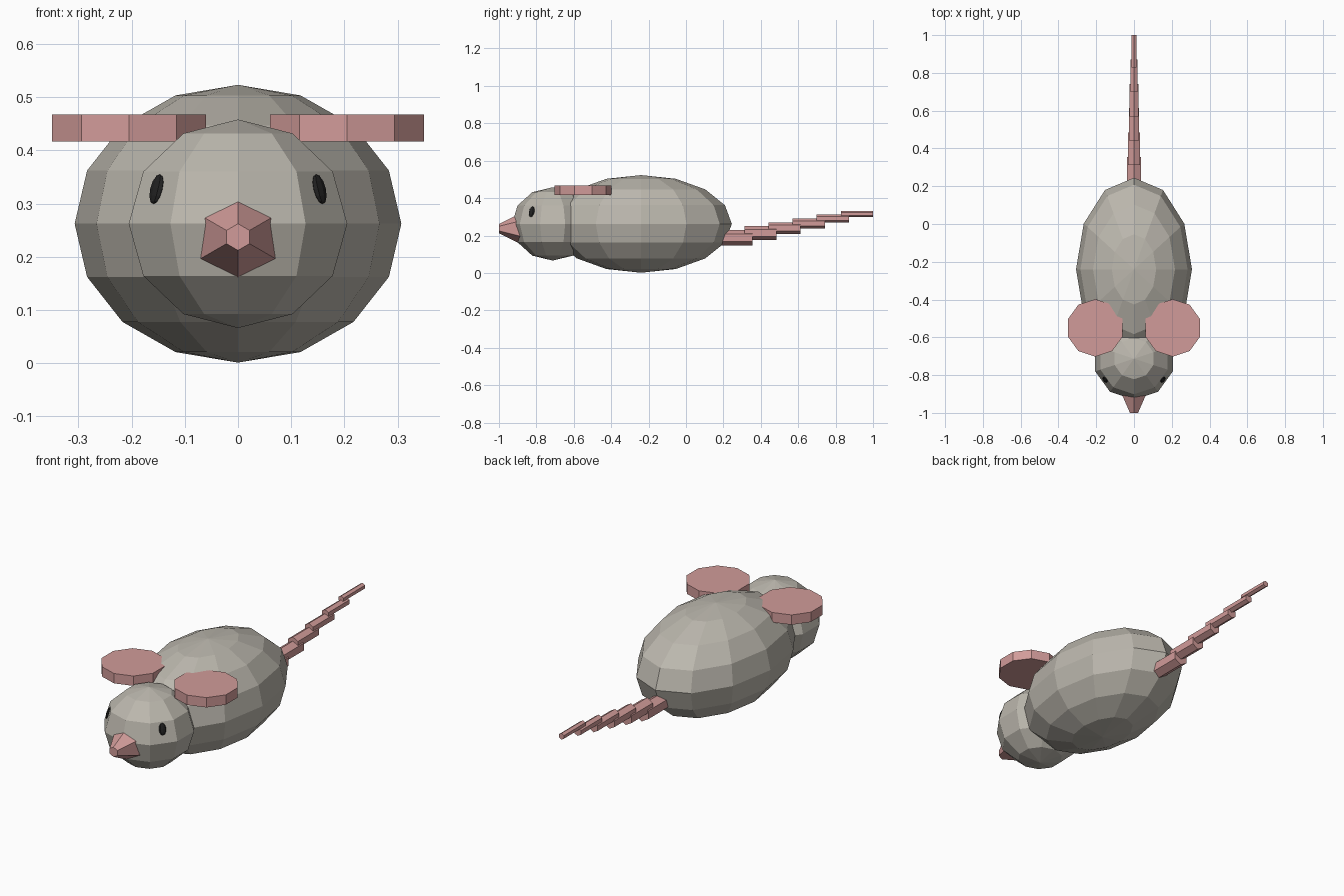
import bpy
import bmesh
from math import sin, cos, pi, radians
from mathutils import Matrix, Vector

if "Cube" in bpy.data.objects:
    bpy.data.objects.remove(bpy.data.objects["Cube"], do_unlink=True)


def make_material(name, rgb):
    mat = bpy.data.materials.new(name)
    mat.use_nodes = True
    mat.diffuse_color = (*rgb, 1)
    mat.node_tree.nodes["Principled BSDF"].inputs["Base Color"].default_value = (*rgb, 1)
    return mat


grey = make_material("warm grey fur", (0.50, 0.475, 0.42))
pink = make_material("pink skin", (0.64, 0.33, 0.32))
black = make_material("black eye", (0.015, 0.015, 0.015))


def lathe(name, profile, sides, matrix, mat):
    """Turn (radius, height) points about local z, first corner at -y."""
    bm = bmesh.new()
    rings = []
    for r, h in profile:
        angles = [2 * pi * i / sides for i in range(sides)]
        rings.append([bm.verts.new((r * sin(a), -r * cos(a), h)) for a in angles])
    for low, high in zip(rings, rings[1:]):
        for i in range(sides):
            j = (i + 1) % sides
            bm.faces.new((low[i], low[j], high[j], high[i]))
    for (r, h), ring in ((profile[0], rings[0]), (profile[-1], rings[-1])):
        if r > 0:
            bm.faces.new(ring)
    # Close the poles of spheres
    bmesh.ops.remove_doubles(bm, verts=bm.verts, dist=1e-5)
    bmesh.ops.transform(bm, matrix=matrix, verts=bm.verts)
    bmesh.ops.recalc_face_normals(bm, faces=bm.faces)
    mesh = bpy.data.meshes.new(name)
    bm.to_mesh(mesh)
    bm.free()
    mesh.materials.append(mat)
    obj = bpy.data.objects.new(name, mesh)
    bpy.context.collection.objects.link(obj)
    return obj


def ball(name, sides, rows, centre, size, mat, turn=Matrix()):
    profile = [(0 if k in (0, rows) else sin(pi * k / rows), -cos(pi * k / rows))
               for k in range(rows + 1)]
    matrix = Matrix.Translation(centre) @ turn @ Matrix.Diagonal(Vector((*size, 1)))
    return lathe(name, profile, sides, matrix, mat)


# Body and head
ball("body", 12, 8, (0, -0.24, 0.262), (0.307, 0.485, 0.261), grey)
ball("head", 10, 6, (0, -0.713, 0.262), (0.216, 0.217, 0.196), grey)

# Snout: blunt six-sided cone pointing forward
forward = Matrix.Rotation(pi / 2, 4, "X")
lathe("nose", [(0.12, 0.81), (0.025, 1.0)], 6,
      Matrix.Translation((0, 0, 0.237)) @ forward, pink)

# Ears and eyes on both sides
for label, side in (("left", 1), ("right", -1)):
    lathe(label + "_ear", [(0.152, 0.417), (0.152, 0.467)], 10,
          Matrix.Translation((side * 0.205, -0.55, 0)), pink)
    turn = Matrix.Rotation(side * radians(54), 4, "Z") @ Matrix.Rotation(radians(-16), 4, "X")
    ball(label + "_eye", 8, 6, (side * 0.153, -0.825, 0.327), (0.018, 0.008, 0.029), black, turn)

# Tail: overlapping stepped prisms that taper and rise
steps = 6
for k in range(steps):
    t = k / (steps - 1)
    radius = 0.042 - 0.026 * t
    end = 0.355 + 0.645 * t
    lathe(f"tail_segment_{k + 1}", [(radius, -end), (radius, 0.172 - end)], 6,
          Matrix.Translation((0, 0, 0.188 + 0.128 * t)) @ forward, pink)
